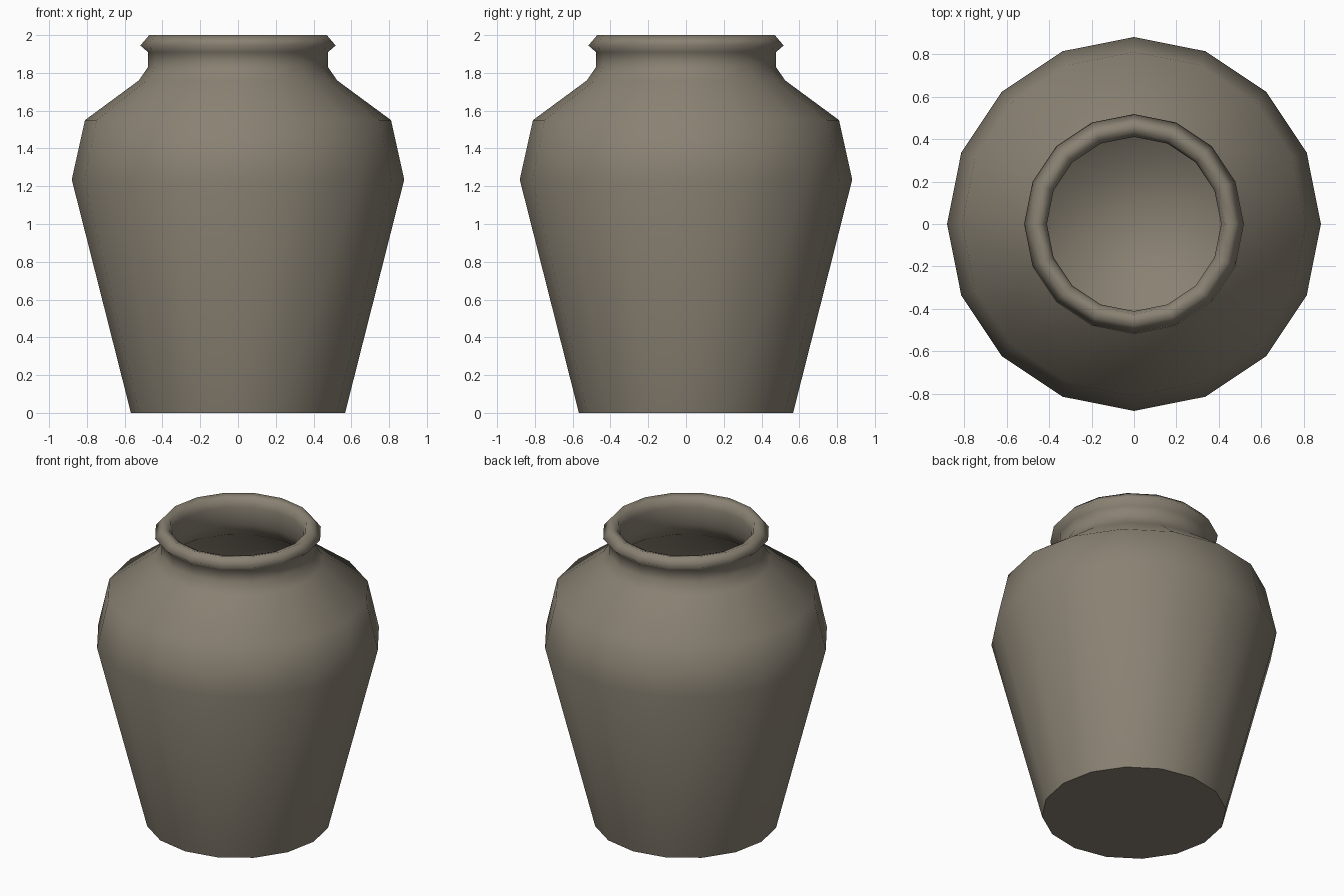
import bpy, bmesh, math

if "Cube" in bpy.data.objects:
    bpy.data.objects.remove(bpy.data.objects["Cube"])

SIDES = 16

# Clay colour
clay = bpy.data.materials.new("grey brown clay")
clay.diffuse_color = (0.25, 0.22, 0.17, 1)
clay.use_nodes = True
clay.node_tree.nodes["Principled BSDF"].inputs["Base Color"].default_value = clay.diffuse_color

# Profile (radius, height): outside from base to rim, then down the inside
profile = [(0.567, 0), (0.88, 1.235), (0.81, 1.55), (0.525, 1.76),
           (0.477, 1.83), (0.477, 1.91), (0.517, 1.945), (0.47, 2.0),
           (0.425, 1.985), (0.41, 1.93), (0.41, 1.81), (0.46, 1.72),
           (0.745, 1.51), (0.81, 1.235), (0.51, 0.06)]

bm = bmesh.new()
rings = [[bm.verts.new((r * math.cos(2 * math.pi * i / SIDES),
                        r * math.sin(2 * math.pi * i / SIDES), z))
          for i in range(SIDES)] for r, z in profile]

# Walls
for a, b in zip(rings, rings[1:]):
    for i in range(SIDES):
        j = (i + 1) % SIDES
        bm.faces.new((a[i], a[j], b[j], b[i]))

# Flat base and inner floor
base = bm.faces.new(list(reversed(rings[0])))
bm.faces.new(rings[-1])
for f in bm.faces:
    f.smooth = True
base.smooth = False
for e in base.edges:
    e.smooth = False

mesh = bpy.data.meshes.new("jar")
bm.to_mesh(mesh)
bm.free()
mesh.materials.append(clay)
jar = bpy.data.objects.new("jar", mesh)
bpy.context.collection.objects.link(jar)
